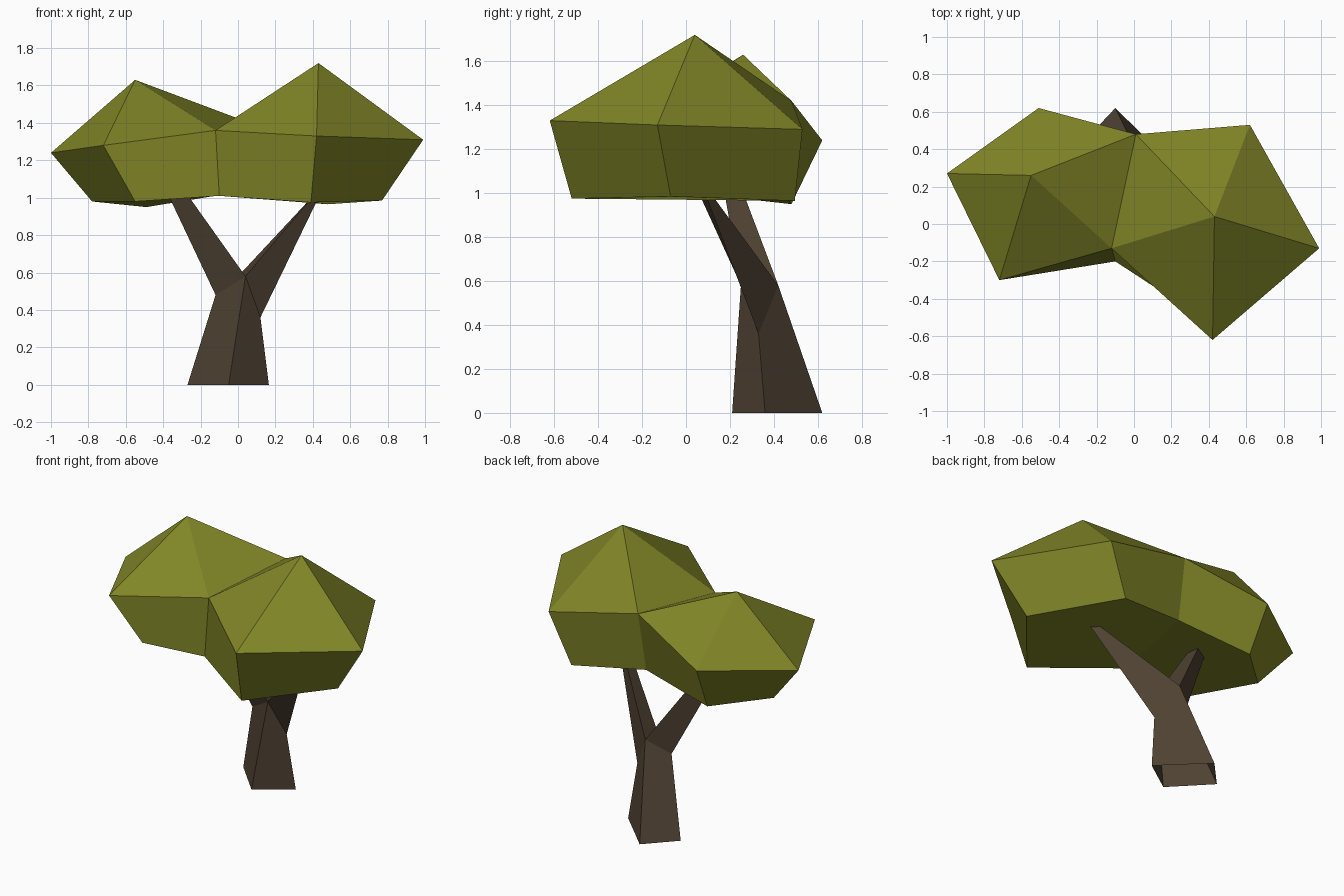
import bpy, bmesh

if "Cube" in bpy.data.objects:
    bpy.data.objects.remove(bpy.data.objects["Cube"])


def material(name, rgb):
    m = bpy.data.materials.new(name)
    m.diffuse_color = (*rgb, 1)
    m.use_nodes = True
    m.node_tree.nodes["Principled BSDF"].inputs["Base Color"].default_value = m.diffuse_color
    return m


def build(name, mat, verts, faces):
    """Flat-shaded object from a handful of points and faces."""
    bm = bmesh.new()
    vs = [bm.verts.new(v) for v in verts]
    for f in faces:
        bm.faces.new([vs[i] for i in f])
    bmesh.ops.recalc_face_normals(bm, faces=bm.faces)
    mesh = bpy.data.meshes.new(name)
    bm.to_mesh(mesh)
    bm.free()
    mesh.materials.append(mat)
    obj = bpy.data.objects.new(name, mesh)
    bpy.context.collection.objects.link(obj)
    return obj


leaf = material("olive_leaf", (0.22, 0.238, 0.02))
bark = material("dark_bark", (0.08, 0.055, 0.034))

# Canopy: wide upper rim and narrower lower rim, counter-clockwise from the left tip
upper = [(-1, .27, 1.24), (-.72, -.30, 1.28), (-.12, -.13, 1.36), (.42, -.62, 1.33),
         (.99, -.13, 1.31), (.62, .53, 1.29), (.01, .48, 1.42), (-.51, .62, 1.24)]
lower = [(-.78, .21, .98), (-.55, -.20, .98), (-.10, -.20, 1.01), (.39, -.52, .975),
         (.77, -.07, .985), (.48, .495, .965), (0, .41, 1.03), (-.49, .48, .95)]
peaks = [(-.55, .26, 1.63), (.43, .04, 1.72)]
n = len(upper)
faces = [(i, (i + 1) % n, n + (i + 1) % n, n + i) for i in range(n)]
# Two lobes share the seam between rim points 2 and 6
for k, lobe in enumerate([(0, 1, 2, 6, 7), (2, 3, 4, 5, 6)]):
    faces += [(a, b, 2 * n + k) for a, b in zip(lobe, lobe[1:] + lobe[:1])]
    faces.append([n + i for i in reversed(lobe)])
build("canopy", leaf, upper + lower + peaks, faces)

# Trunk: open four-sided base twisting up to a fork (front, right, back, left)
base = [(-.05, .21, 0), (.165, .36, 0), (-.10, .62, 0), (-.27, .44, 0)]
fork = [(.04, .25, .58), (.12, .33, .36), (0, .42, .58), (-.12, .32, .48)]
# Three-sided branch tips sunk into the canopy
right_tip = [(.42, .045, 1.03), (.445, .075, 1.03), (.42, .09, 1.03)]
left_tip = [(-.28, .17, 1.03), (-.29, .25, 1.03), (-.38, .20, 1.03)]
faces = [(i, (i + 1) % 4, 4 + (i + 1) % 4, 4 + i) for i in range(4)]
for start, ring in ((8, (4, 5, 6)), (11, (4, 6, 7))):
    for j in range(3):
        # the side along the fork crotch closes each branch between front and back
        k = (j + 1) % 3
        faces.append((ring[j], ring[k], start + k, start + j))
    faces.append((start, start + 1, start + 2))
build("trunk_and_branches", bark, base + fork + right_tip + left_tip, faces)
